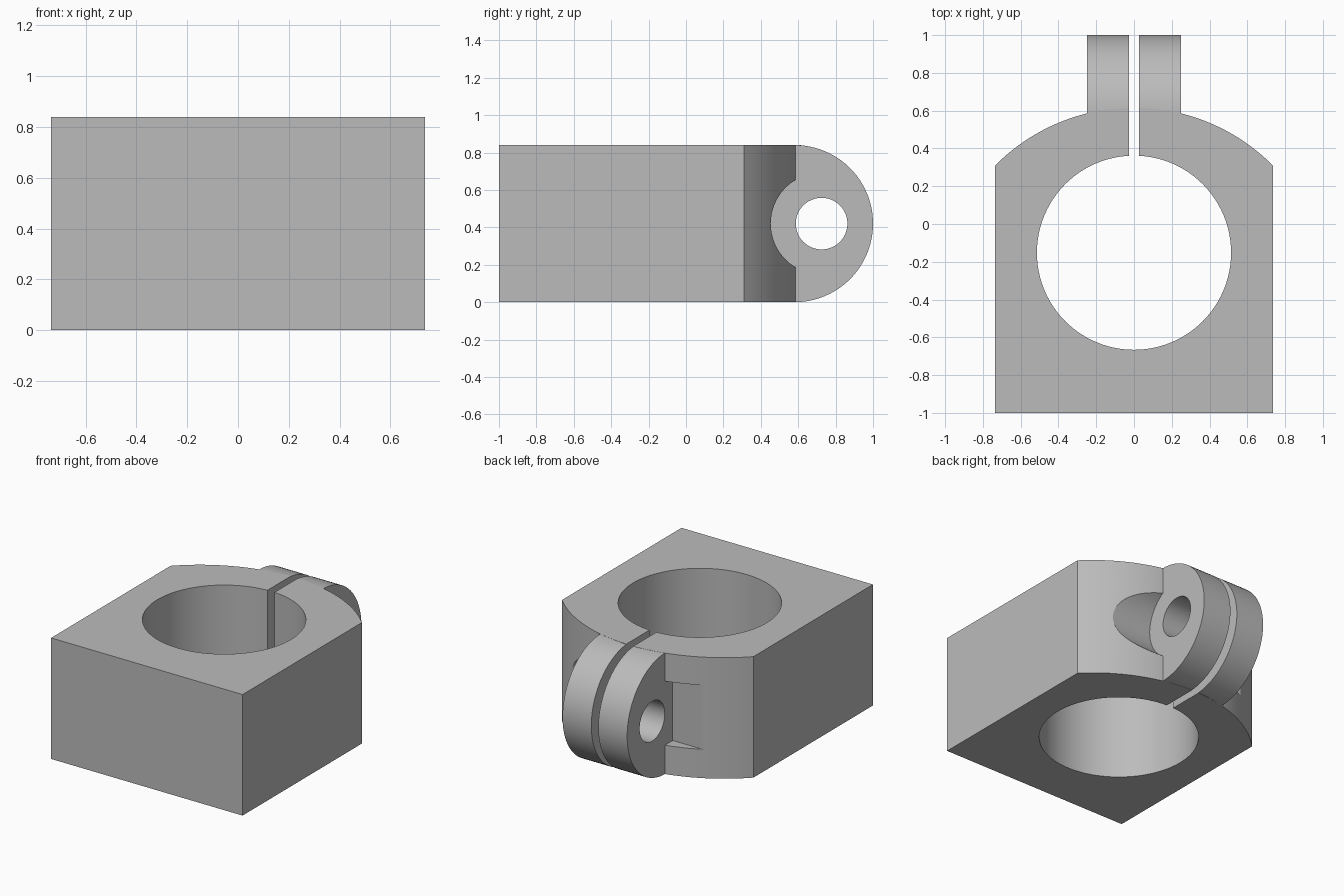
import bpy, bmesh, math

cube = bpy.data.objects.get("Cube")
if cube:
    bpy.data.objects.remove(cube, do_unlink=True)

HEIGHT, HALF_W, MID_Z = 0.84, 0.735, 0.42
EAR_X, EAR_Y = 0.248, 0.58       # outer face and round centre of the ears
PIN_Y = 0.725                    # clamp screw axis

metal = bpy.data.materials.new("grey metal")
metal.use_nodes = True
metal.diffuse_color = (0.5, 0.5, 0.5, 1)
metal.node_tree.nodes["Principled BSDF"].inputs["Base Color"].default_value = (0.5, 0.5, 0.5, 1)


def arc(cx, cy, r, start, end, n):
    """Points on an arc, angles in degrees."""
    angles = [math.radians(start + (end - start) * i / n) for i in range(n + 1)]
    return [(cx + r * math.cos(a), cy + r * math.sin(a)) for a in angles]


def prism(name, points, axis, low, high):
    """Extrude a profile: axis z uses (x, y) points, axis x uses (y, z) points."""
    bm = bmesh.new()
    place = (lambda a, b: (a, b, low)) if axis == "z" else (lambda a, b: (low, a, b))
    face = bm.faces.new([bm.verts.new(place(a, b)) for a, b in points])
    moved = bmesh.ops.extrude_face_region(bm, geom=[face])["geom"]
    d = high - low
    bmesh.ops.translate(bm, vec=(0, 0, d) if axis == "z" else (d, 0, 0),
                        verts=[v for v in moved if isinstance(v, bmesh.types.BMVert)])
    bmesh.ops.recalc_face_normals(bm, faces=bm.faces)
    mesh = bpy.data.meshes.new(name)
    bm.to_mesh(mesh)
    bm.free()
    mesh.materials.append(metal)
    obj = bpy.data.objects.new(name, mesh)
    bpy.context.collection.objects.link(obj)
    return obj


def circle(cx, cy, r, n):
    return arc(cx, cy, r, 0, 360, n)[:-1]


def rectangle(a0, a1, b0, b1):
    return [(a0, b0), (a1, b0), (a1, b1), (a0, b1)]


def combine(target, tool, operation):
    """Apply a boolean and discard the tool."""
    mod = target.modifiers.new(operation, "BOOLEAN")
    mod.operation, mod.solver, mod.object = operation, "EXACT", tool
    graph = bpy.context.evaluated_depsgraph_get()
    mesh = bpy.data.meshes.new_from_object(target.evaluated_get(graph))
    target.modifiers.clear()
    target.data = mesh
    bpy.data.objects.remove(tool, do_unlink=True)


# Block with a shallow crowned back
crown_y, crown_r = -0.42, 1.036
edge = math.degrees(math.acos(HALF_W / crown_r))
outline = [(-HALF_W, -1), (HALF_W, -1)] + arc(0, crown_y, crown_r, edge, 180 - edge, 48)
clamp = prism("clamp_block", outline, "z", 0, HEIGHT)

# Screw pockets: round on the left, square on the right
combine(clamp, prism("round_pocket", circle(PIN_Y, MID_Z, 0.272, 64), "x", EAR_X, 1), "DIFFERENCE")
combine(clamp, prism("square_pocket", rectangle(0.5, 1.2, 0.2, 0.645), "x", -1, -EAR_X), "DIFFERENCE")

# Rounded ears
ear = [(0.42, HEIGHT), (0.42, 0)] + arc(EAR_Y, MID_Z, MID_Z, -90, 90, 48)
combine(clamp, prism("ears", ear, "x", -EAR_X, EAR_X), "UNION")

# Main bore, clamping slit and screw hole
combine(clamp, prism("bore", circle(0, -0.152, 0.514, 96), "z", -0.1, 1), "DIFFERENCE")
combine(clamp, prism("slit", rectangle(-0.027, 0.027, 0, 1.1), "z", -0.1, 1), "DIFFERENCE")
combine(clamp, prism("screw_hole", circle(PIN_Y, MID_Z, 0.138, 48), "x", -1, 1), "DIFFERENCE")

# Smooth curved walls, crisp edges
bpy.ops.object.select_all(action="DESELECT")
clamp.select_set(True)
bpy.context.view_layer.objects.active = clamp
bpy.ops.object.shade_smooth_by_angle(angle=math.radians(25))
